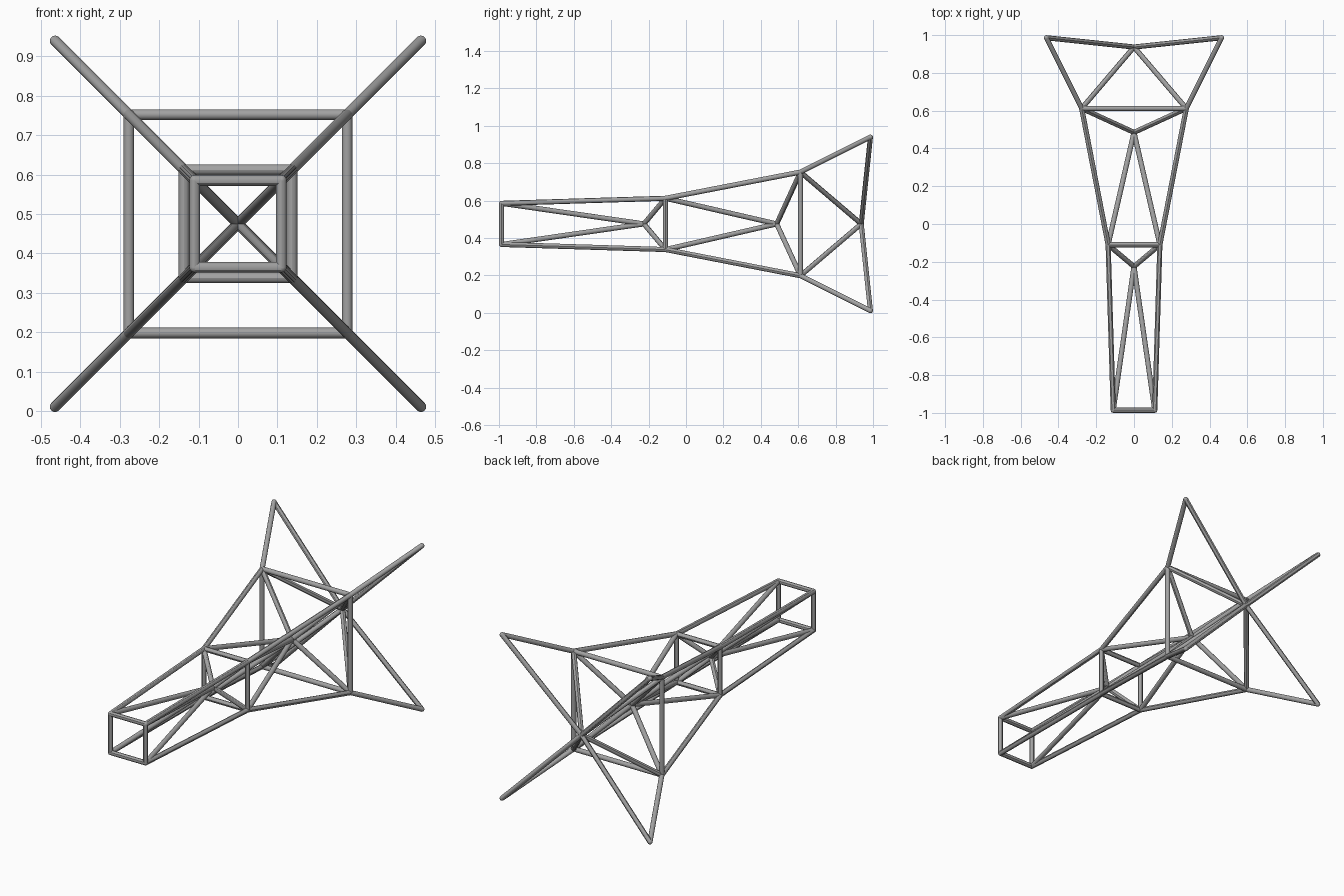
import bpy
from mathutils import Vector

cube = bpy.data.objects.get("Cube")
if cube:
    bpy.data.objects.remove(cube, do_unlink=True)

RADIUS = 0.0135
CENTRE_Z = 0.475
CORNERS = [(-1, -1), (1, -1), (1, 1), (-1, 1)]

steel = bpy.data.materials.new("grey steel")
steel.use_nodes = True
colour = (0.36, 0.36, 0.36, 1)
steel.diffuse_color = colour
steel.node_tree.nodes["Principled BSDF"].inputs["Base Color"].default_value = colour


def finish(name):
    obj = bpy.context.object
    obj.name = name
    obj.data.materials.append(steel)
    bpy.ops.object.shade_smooth_by_angle()


def tube(name, a, b):
    axis = b - a
    bpy.ops.mesh.primitive_cylinder_add(
        vertices=12, radius=RADIUS, depth=axis.length, location=(a + b) / 2,
        rotation=axis.to_track_quat("Z", "Y").to_euler())
    finish(name)


def joint(name, p):
    bpy.ops.mesh.primitive_uv_sphere_add(
        segments=12, ring_count=8, radius=RADIUS, location=p)
    finish(name)


def square(y, half):
    return [Vector((sx * half, y, CENTRE_Z + sz * half)) for sx, sz in CORNERS]


# Four stations along the truss; the last is the splayed tips
stations = [square(-0.986, 0.11), square(-0.11, 0.137),
            square(0.612, 0.277), square(0.986, 0.464)]
hubs = [Vector((0, y, CENTRE_Z)) for y in (-0.225, 0.485, 0.937)]

# Square frames
for ring in stations[:3]:
    for i in range(4):
        tube("frame_bar", ring[i], ring[(i + 1) % 4])

# Corner rails and the struts meeting at each central hub
for front, back, hub in zip(stations, stations[1:], hubs):
    for a, b in zip(front, back):
        tube("corner_rail", a, b)
        tube("front_strut", a, hub)
        tube("rear_strut", b, hub)
    joint("hub_joint", hub)

# Rounded joints at the corners and tips
for ring in stations:
    for p in ring:
        joint("corner_joint", p)
